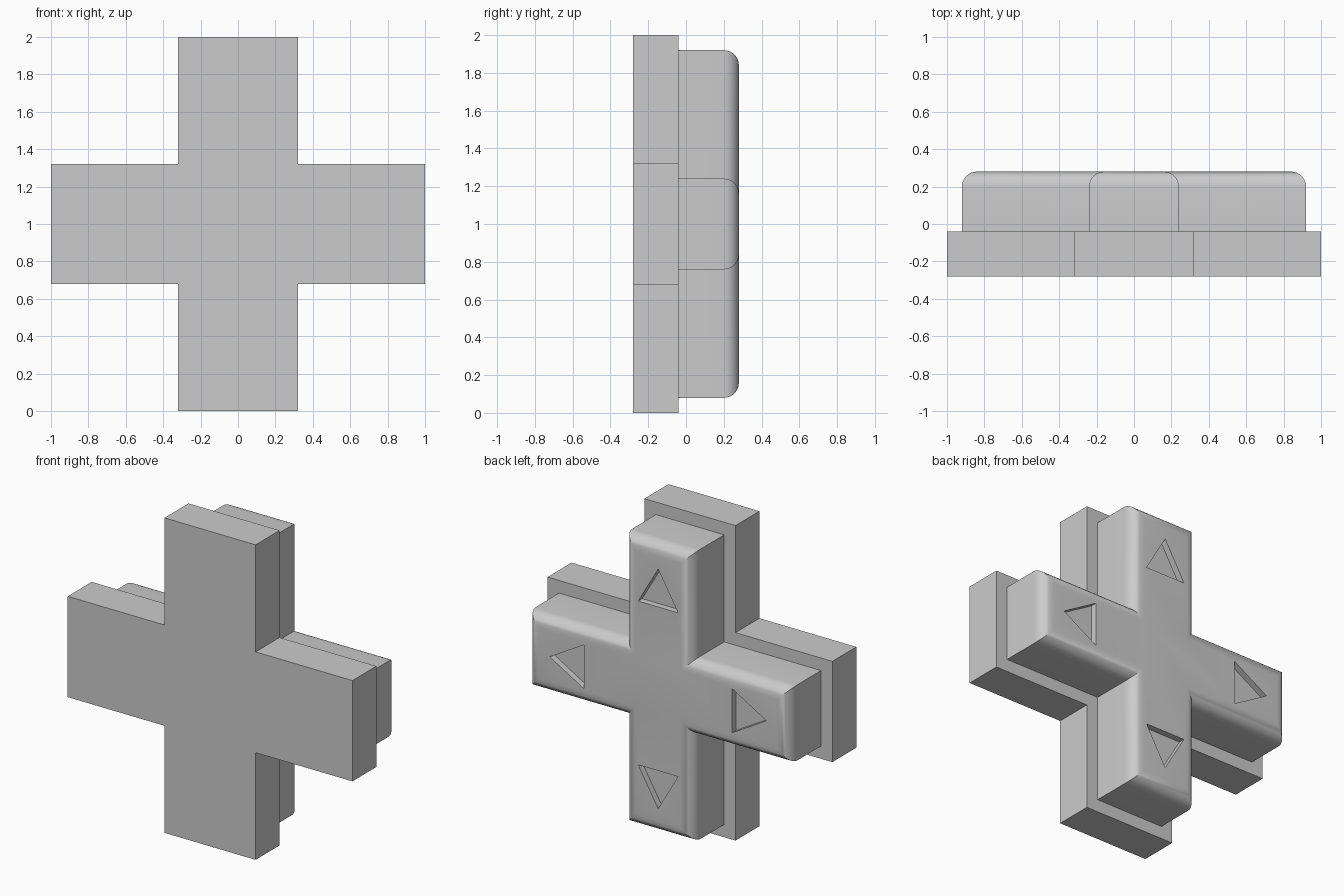
import bpy, bmesh, math
from mathutils import Matrix, Vector

cube = bpy.data.objects.get("Cube")
if cube:
    bpy.data.objects.remove(cube, do_unlink=True)

grey = bpy.data.materials.new("plain grey")
grey.use_nodes = True
GREY = (0.6, 0.6, 0.6, 1)
grey.diffuse_color = GREY
grey.node_tree.nodes["Principled BSDF"].inputs["Base Color"].default_value = GREY

CENTRE = Vector((0, 0, 1))


def quarter_turns(points):
    """Repeat (x, z) points around the centre, one list per arm."""
    arms = []
    for k in range(4):
        turn = Matrix.Rotation(k * math.pi / 2, 2)
        arms.append([turn @ Vector(p) for p in points])
    return arms


def add_prism(bm, outline, y0, y1):
    """Extrude an (x, z) outline from y0 to y1."""
    face = bm.faces.new([bm.verts.new((p.x, y0, p.y + CENTRE.z)) for p in outline])
    ext = bmesh.ops.extrude_face_region(bm, geom=[face])
    verts = [v for v in ext["geom"] if isinstance(v, bmesh.types.BMVert)]
    bmesh.ops.translate(bm, verts=verts, vec=(0, y1 - y0, 0))
    bmesh.ops.recalc_face_normals(bm, faces=bm.faces)


def finish(bm, name):
    mesh = bpy.data.meshes.new(name)
    bm.to_mesh(mesh)
    bm.free()
    mesh.materials.append(grey)
    obj = bpy.data.objects.new(name, mesh)
    bpy.context.collection.objects.link(obj)
    return obj


def cross(name, reach, half, y0, y1, rounding=0):
    """Plus-shaped block, with its back rim optionally rounded."""
    bm = bmesh.new()
    arms = quarter_turns([(reach, -half), (reach, half), (half, half)])
    add_prism(bm, [p for arm in arms for p in arm], y0, y1)
    if rounding:
        rim = [e for e in bm.edges if all(abs(v.co.y - y1) < 1e-4 for v in e.verts)]
        bmesh.ops.bevel(bm, geom=rim, offset=rounding, segments=8,
                        profile=0.5, affect='EDGES', clamp_overlap=True)
    return finish(bm, name)


# Base plate and the rounded pad behind it
cross("base_plate", 1.0, 0.32, -0.28, -0.04)
pad = cross("direction_pad", 0.92, 0.24, -0.04, 0.28, rounding=0.08)

# Recessed outward-pointing arrows, one on each arm
bm = bmesh.new()
for triangle in quarter_turns([(0.76, 0), (0.52, 0.14), (0.52, -0.14)]):
    add_prism(bm, triangle, 0.24, 0.4)
cutter = finish(bm, "arrow_cutter")
cutter.hide_render = True

recess = pad.modifiers.new("arrow_recesses", 'BOOLEAN')
recess.operation = 'DIFFERENCE'
recess.solver = 'EXACT'
recess.object = cutter

bpy.ops.object.select_all(action='DESELECT')
pad.select_set(True)
bpy.context.view_layer.objects.active = pad
bpy.ops.object.modifier_apply(modifier=recess.name)
bpy.data.objects.remove(cutter, do_unlink=True)
bpy.ops.object.shade_smooth_by_angle(angle=math.radians(30))
